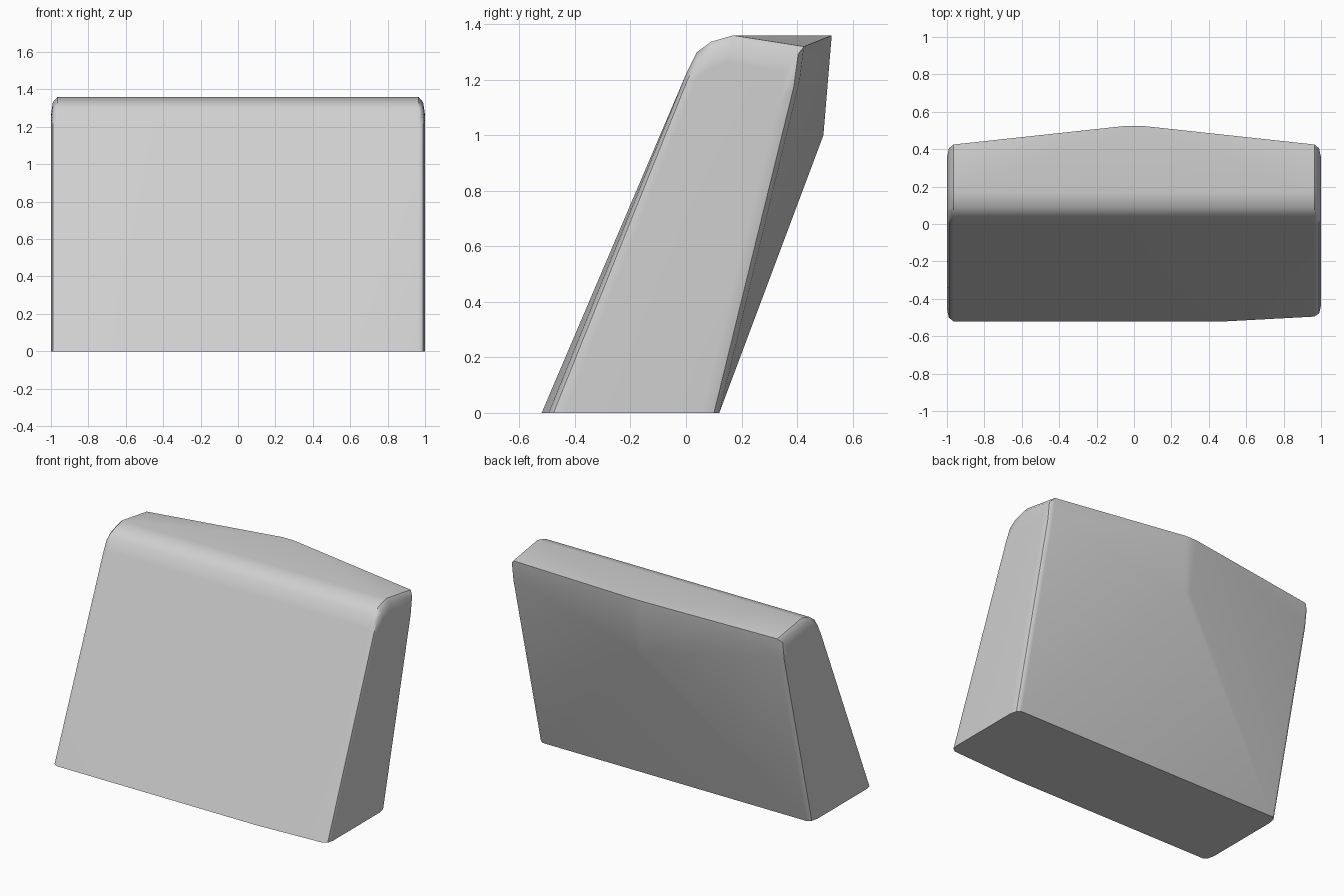
import bpy
import bmesh
import math

cube = bpy.data.objects.get("Cube")
if cube:
    bpy.data.objects.remove(cube, do_unlink=True)

# Upholstery material
grey = bpy.data.materials.new("light_grey_fabric")
grey.use_nodes = True
colour = (0.63, 0.63, 0.63, 1)
grey.diffuse_color = colour
bsdf = grey.node_tree.nodes["Principled BSDF"]
bsdf.inputs["Base Color"].default_value = colour
bsdf.inputs["Roughness"].default_value = 0.8

# Side profile (y, z): front foot, rounded top front, back top, back foot
profile = [(-0.52, 0), (0, 1.22), (0.04, 1.30), (0.09, 1.337), (0.17, 1.36),
           (0.425, 1.32), (0.41, 1.2), (0.12, 0)]
# Softened side edges: half width and inset of each ring
steps = [(0.965, 0), (0.99, 0.06), (1.0, 0.2)]


def axis(z):
    return -0.2 + 0.32 * z


bm = bmesh.new()


def ring(x, inset):
    verts = []
    for i, (y, z) in enumerate(profile):
        if i == 0 and x > 0:
            y += 0.025  # one front bottom corner is pulled back
        low = z * (1 - 0.35 * inset)
        verts.append(bm.verts.new((x, axis(low) + (y - axis(z)) * (1 - inset), low)))
    return verts


left = [ring(-x, k) for x, k in steps]
right = [ring(x, k) for x, k in steps]
L, R = left[0], right[0]
foot = bm.verts.new((0.5, -0.52, 0))

# Side borders and end panels
for rings in (left, right):
    for a, b in zip(rings, rings[1:]):
        for i in range(len(profile) - 1):
            bm.faces.new((a[i], a[i + 1], b[i + 1], b[i]))
    bm.faces.new(rings[-1])

# Front panel and rounded top edge
bm.faces.new((L[0], foot, R[1], L[1]))
bm.faces.new((foot, R[0], R[1]))
for i in range(1, 4):
    bm.faces.new((L[i], R[i], R[i + 1], L[i + 1]))

# Narrow central ridge on the back
peak = [bm.verts.new((x, 0.495, 1.0)) for x in (-0.02, 0.02)]
crest = [bm.verts.new((x, 0.525, 1.36)) for x in (-0.04, 0.04)]
bm.faces.new((peak[0], peak[1], crest[1], crest[0]))
bm.faces.new((L[4], R[4], crest[1], crest[0]))
bm.faces.new((L[7], R[7], peak[1], peak[0]))

# Faceted back and top wings
for e, p, c in ((L, peak[0], crest[0]), (R, peak[1], crest[1])):
    bm.faces.new((e[4], c, e[5]))
    bm.faces.new((e[7], p, e[6]))
    bm.faces.new((e[6], p, c, e[5]))

# Flat underside
front = [r[0] for r in reversed(left)] + [foot] + [r[0] for r in right]
back = [r[7] for r in reversed(right)] + [r[7] for r in left]
bm.faces.new(front + back)

bmesh.ops.recalc_face_normals(bm, faces=bm.faces[:])
mesh = bpy.data.meshes.new("back_cushion")
bm.to_mesh(mesh)
bm.free()
mesh.materials.append(grey)
cushion = bpy.data.objects.new("back_cushion", mesh)
bpy.context.collection.objects.link(cushion)

# Smooth shading with flat broad panels
bpy.ops.object.select_all(action='DESELECT')
cushion.select_set(True)
bpy.context.view_layer.objects.active = cushion
bpy.ops.object.shade_smooth_by_angle(angle=math.radians(40))
weighted = cushion.modifiers.new("panel_normals", 'WEIGHTED_NORMAL')
weighted.keep_sharp = True
